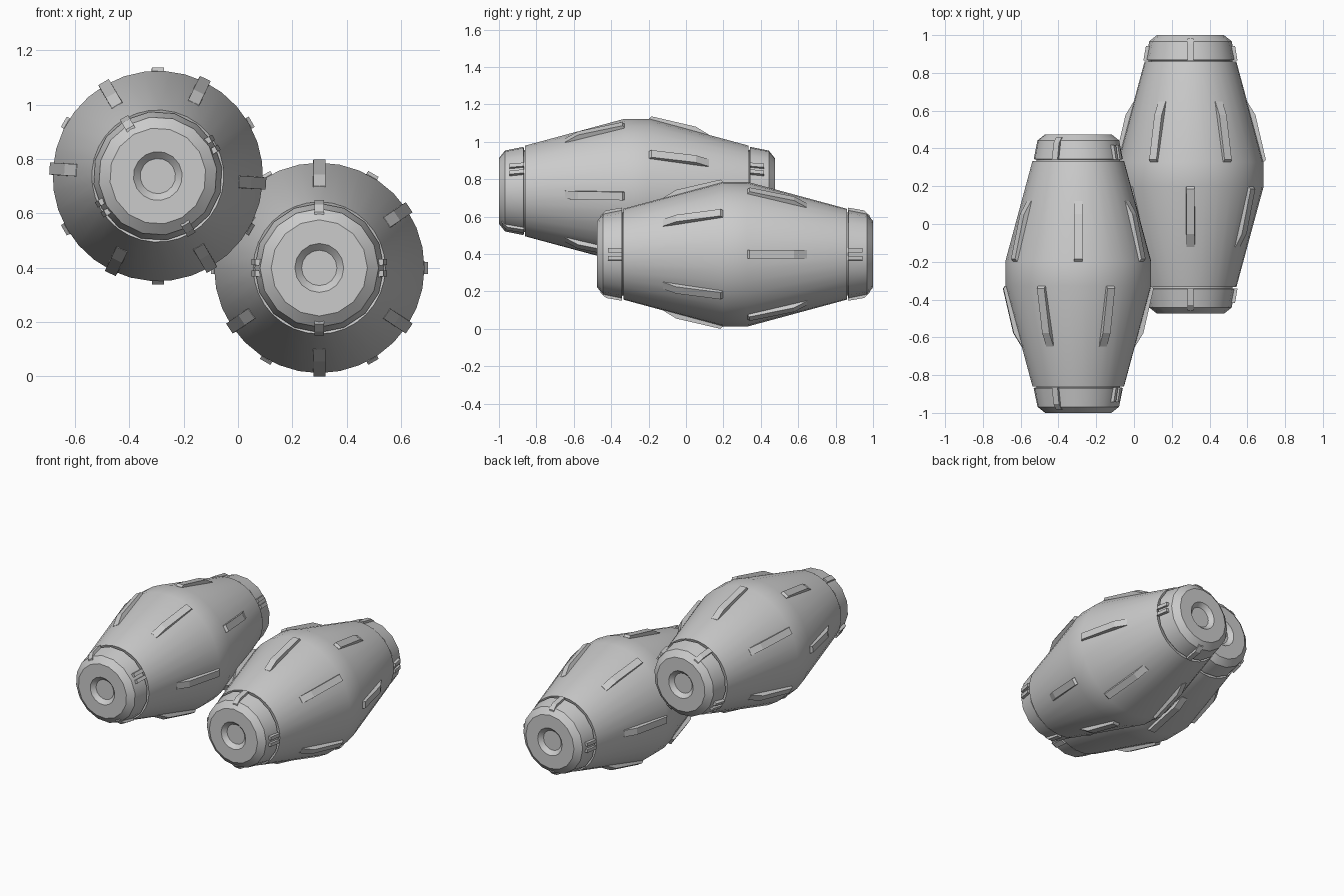
import bpy, bmesh
from math import sin, cos, radians, pi

if "Cube" in bpy.data.objects:
    bpy.data.objects.remove(bpy.data.objects["Cube"])


def make_object(name, bm, center, smooth=True):
    bmesh.ops.recalc_face_normals(bm, faces=bm.faces)
    me = bpy.data.meshes.new(name)
    bm.to_mesh(me)
    bm.free()
    ob = bpy.data.objects.new(name, me)
    ob.location = center
    bpy.context.collection.objects.link(ob)
    if smooth:
        bpy.ops.object.select_all(action='DESELECT')
        ob.select_set(True)
        bpy.context.view_layer.objects.active = ob
        bpy.ops.object.shade_smooth_by_angle(angle=radians(30))
    return ob


def lathe(bm, profile, segs, turn):
    """Revolve (position along y, radius) points round the y axis, closing both ends."""
    rings = []
    for u, r in profile:
        angles = [turn + 2 * pi * i / segs for i in range(segs)]
        rings.append([bm.verts.new((r * cos(a), u, r * sin(a))) for a in angles])
    for a, b in zip(rings, rings[1:]):
        for i in range(segs):
            j = (i + 1) % segs
            bm.faces.new((a[i], a[j], b[j], b[i]))
    bm.faces.new(rings[0])
    bm.faces.new(rings[-1])


def ridge(bm, outline, angle, side, base_w, top_w, base_n, shift=0.0):
    """Raised rib: (y, radius) outline given width; base_n points at each end use base_w."""
    n = len(outline)
    sheets = []
    for s in (-1, 1):
        sheet = []
        for i, (u, r) in enumerate(outline):
            w = base_w if i < base_n or i >= n - base_n else top_w
            t = s * w / 2 + shift
            sheet.append(bm.verts.new((r * cos(angle) - t * sin(angle), side * u,
                                       r * sin(angle) + t * cos(angle))))
        sheets.append(sheet)
    a, b = sheets
    bm.faces.new(a)
    bm.faces.new(b[::-1])
    for i in range(n):
        j = (i + 1) % n
        bm.faces.new((a[i], a[j], b[j], b[i]))


# Profiles: distance from barrel middle, radius
BODY = [(0.590, 0.225), (0.597, 0.243), (0.065, 0.387)]
CAP = [(0.585, 0.222), (0.603, 0.222), (0.606, 0.238), (0.705, 0.218), (0.7375, 0.177),
       (0.7375, 0.090), (0.712, 0.065)]
RIB = [(0.065, 0.34), (0.065, 0.387), (0.078, 0.399), (0.315, 0.344), (0.385, 0.301), (0.385, 0.25)]
CLIP = [(0.604, 0.19), (0.604, 0.249), (0.69, 0.234), (0.72, 0.206), (0.72, 0.17)]
SHORT_CLIP = [(0.604, 0.19), (0.604, 0.249), (0.68, 0.236), (0.68, 0.19)]


def barrel(label, center, turn):
    # double-cone body with a flat belt
    bm = bmesh.new()
    lathe(bm, [(-u, r) for u, r in BODY] + BODY[::-1], 32, turn)
    make_object(label + "_body", bm, center)

    # recessed end caps
    for side, end in ((-1, "front"), (1, "back")):
        bm = bmesh.new()
        lathe(bm, [(side * u, r) for u, r in CAP], 16, turn)
        make_object(label + "_" + end + "_cap", bm, center)

    # staggered ribs on both halves
    bm = bmesh.new()
    for deg in (90, 34, -34, -90, 214, 146):
        ridge(bm, RIB, radians(deg) + turn, -1, 0.052, 0.044, 1)
    for deg in range(0, 360, 60):
        ridge(bm, RIB, radians(deg) + turn, 1, 0.052, 0.044, 1)
    make_object(label + "_ribs", bm, center, smooth=False)

    # cap clips: single top and bottom, double on the sides
    bm = bmesh.new()
    for side in (-1, 1):
        for deg in (90, 270):
            ridge(bm, CLIP, radians(deg) + turn, side, 0.034, 0.034, 1)
        for deg in (0, 180):
            for shift in (-0.021, 0.021):
                ridge(bm, SHORT_CLIP, radians(deg) + turn, side, 0.026, 0.022, 1, shift)
    make_object(label + "_cap_clips", bm, center, smooth=False)


barrel("lower_barrel", (0.299, 0.2625, 0.399), 0.0)
barrel("upper_barrel", (-0.295, -0.2625, 0.737), radians(30))
